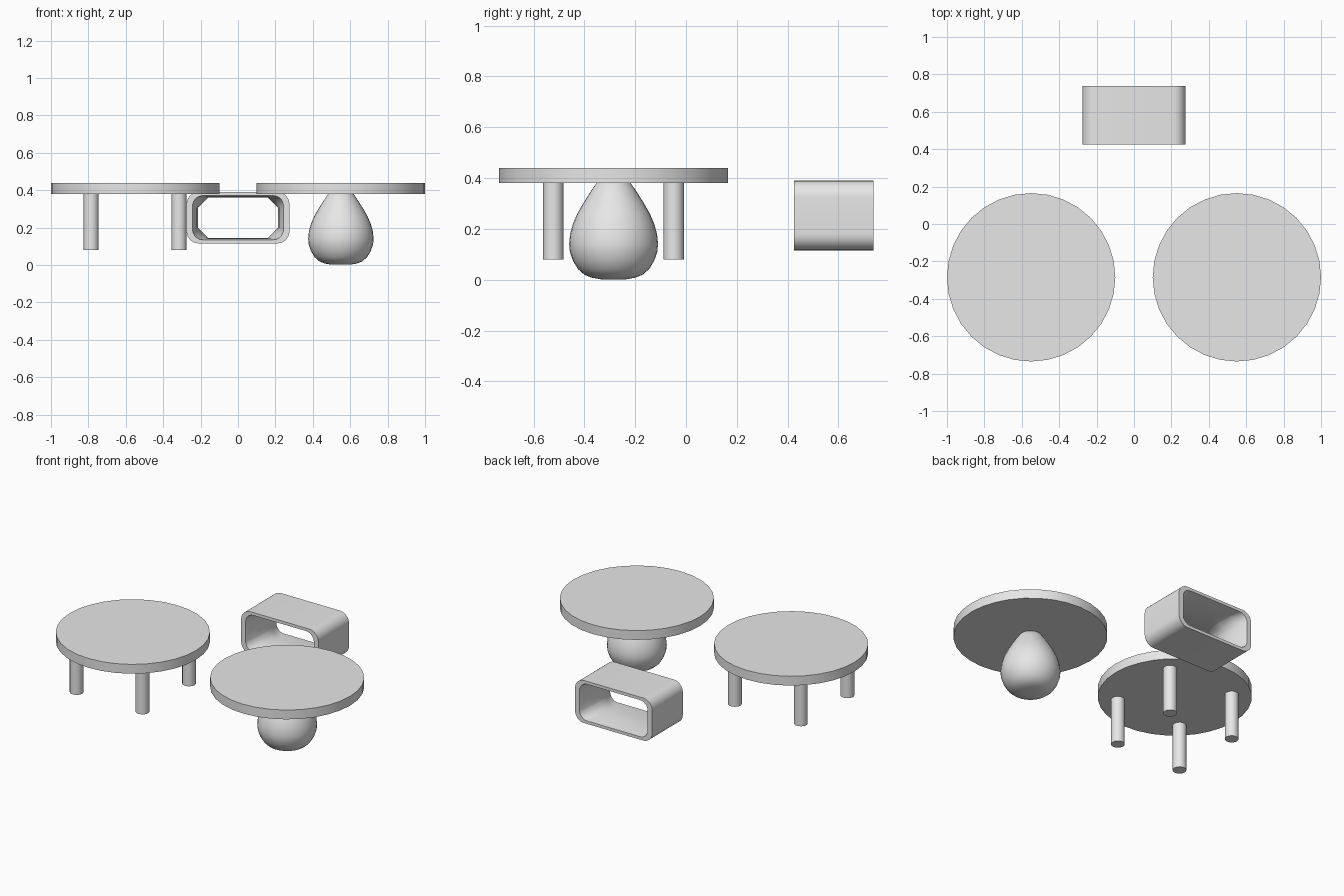
import bpy, bmesh, math
from mathutils import Vector

if "Cube" in bpy.data.objects:
    bpy.data.objects.remove(bpy.data.objects["Cube"], do_unlink=True)

GREY = (0.8, 0.8, 0.8, 1)
grey = bpy.data.materials.new("light grey")
grey.use_nodes = True
grey.diffuse_color = GREY
grey.node_tree.nodes["Principled BSDF"].inputs["Base Color"].default_value = GREY

TABLE_X, TABLE_Y = 0.55, -0.285


def finish(obj, name, angle=35):
    obj.name = obj.data.name = name
    obj.data.materials.append(grey)
    bpy.ops.object.select_all(action='DESELECT')
    obj.select_set(True)
    bpy.context.view_layer.objects.active = obj
    bpy.ops.object.shade_smooth_by_angle(angle=math.radians(angle))


def cylinder(name, x, y, z0, z1, radius, sides=32):
    bpy.ops.mesh.primitive_cylinder_add(vertices=sides, radius=radius, depth=z1 - z0,
                                        location=(x, y, (z0 + z1) / 2))
    finish(bpy.context.object, name)


def loft(name, rings, close_loop=False, angle=35):
    """Skin equal-length rings of points; optionally join the last to the first."""
    bm = bmesh.new()
    loops = [[bm.verts.new(p) for p in ring] for ring in rings]
    pairs = list(zip(loops, loops[1:]))
    if close_loop:
        pairs.append((loops[-1], loops[0]))
    for a, b in pairs:
        for i in range(len(a)):
            j = (i + 1) % len(a)
            bm.faces.new((a[i], a[j], b[j], b[i]))
    if not close_loop:
        bm.faces.new(loops[0])
        bm.faces.new(loops[-1])
    bmesh.ops.recalc_face_normals(bm, faces=bm.faces)
    mesh = bpy.data.meshes.new(name)
    bm.to_mesh(mesh)
    bm.free()
    obj = bpy.data.objects.new(name, mesh)
    bpy.context.collection.objects.link(obj)
    finish(obj, name, angle)


# Round table tops
for side, name in ((-1, "right_table_top"), (1, "left_table_top")):
    cylinder(name, side * TABLE_X, TABLE_Y, 0.38, 0.44, 0.45)

# Four legs under the right table
for sx, x_name in ((-1, "right"), (1, "left")):
    for sy, y_name in ((-1, "front"), (1, "back")):
        cylinder(f"{y_name}_{x_name}_leg", -TABLE_X + sx * 0.235, TABLE_Y + sy * 0.237,
                 0.08, 0.38, 0.04)

# Pear-shaped pedestal under the left table: radius, height
profile = [(0.05, 0.002), (0.085, 0.008), (0.115, 0.02), (0.14, 0.042), (0.16, 0.075),
           (0.172, 0.11), (0.175, 0.14), (0.171, 0.18), (0.16, 0.22), (0.143, 0.26),
           (0.12, 0.3), (0.095, 0.34), (0.068, 0.38), (0.04, 0.4)]
turns = [math.tau * i / 32 for i in range(32)]
loft("pedestal", [[(TABLE_X + r * math.cos(t), TABLE_Y + r * math.sin(t), z) for t in turns]
                  for r, z in profile], angle=50)


# Hollow rounded box stool
def rounded_ring(y, half_x, half_z, radius, chamfer=False, steps=8):
    points = []
    for corner in range(4):
        sx = 1 if corner in (0, 3) else -1
        sz = 1 if corner < 2 else -1
        centre = Vector((sx * (half_x - radius), y, 0.253 + sz * (half_z - radius)))
        for k in range(steps + 1):
            a = math.pi / 2 * (corner + k / steps)
            u, v = math.cos(a), math.sin(a)
            if chamfer:
                total = abs(u) + abs(v)
                u, v = u / total, v / total
            points.append(centre + Vector((u, 0, v)) * radius)
    return points


FRONT, BACK = 0.425, 0.737
loft("hollow_stool", [
    rounded_ring(FRONT, 0.275, 0.137, 0.065),
    rounded_ring(BACK, 0.275, 0.137, 0.065),
    rounded_ring(BACK, 0.243, 0.118, 0.055),
    rounded_ring(BACK - 0.07, 0.222, 0.111, 0.055),
    rounded_ring((FRONT + BACK) / 2, 0.213, 0.109, 0.055, chamfer=True),
    rounded_ring(FRONT + 0.07, 0.222, 0.111, 0.055),
    rounded_ring(FRONT, 0.243, 0.118, 0.055),
], close_loop=True)
